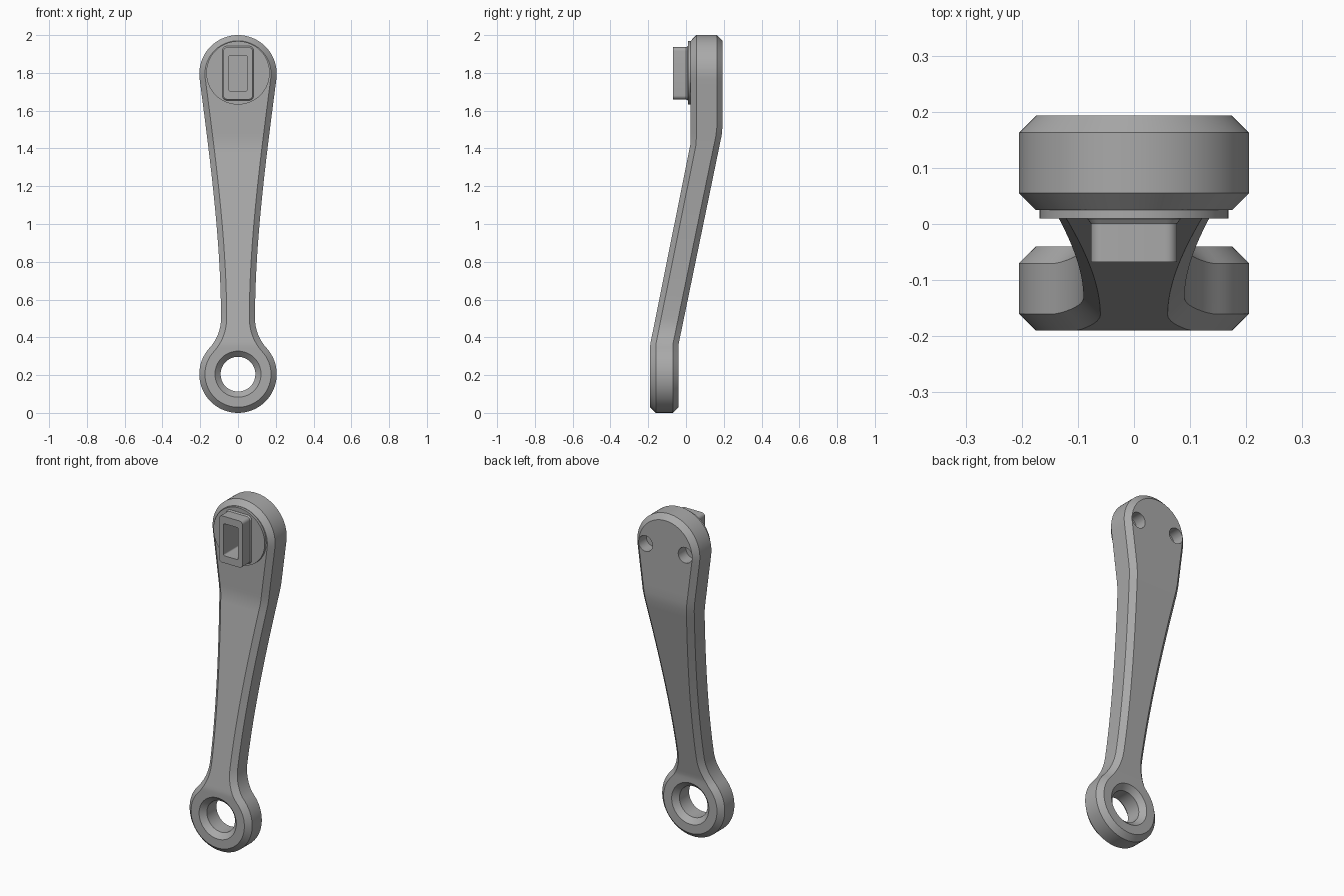
import bpy, bmesh, math
from mathutils import Vector

if "Cube" in bpy.data.objects:
    bpy.data.objects.remove(bpy.data.objects["Cube"], do_unlink=True)

metal = bpy.data.materials.new("grey metal")
metal.use_nodes = True
GREY = (0.4, 0.4, 0.4, 1)
metal.diffuse_color = GREY
metal.node_tree.nodes["Principled BSDF"].inputs["Base Color"].default_value = GREY


def loft(name, loops, strips=False):
    """Solid skinned over equal loops; strips caps mirrored loops row by row."""
    bm = bmesh.new()
    rings = [[bm.verts.new(p) for p in loop] for loop in loops]
    n = len(rings[0])
    for a, b in zip(rings, rings[1:]):
        for i in range(n):
            j = (i + 1) % n
            bm.faces.new((a[i], a[j], b[j], b[i]))
    for ring in (rings[0], rings[-1]):
        if strips:
            for i in range(n // 2):
                quad = (ring[i], ring[i + 1], ring[-i - 1], ring[-i])
                bm.faces.new(list(dict.fromkeys(quad)))
        else:
            bm.faces.new(ring)
    bmesh.ops.recalc_face_normals(bm, faces=bm.faces)
    mesh = bpy.data.meshes.new(name)
    bm.to_mesh(mesh)
    bm.free()
    mesh.materials.append(metal)
    obj = bpy.data.objects.new(name, mesh)
    bpy.context.collection.objects.link(obj)
    return obj


def lathe(name, profile, x, z, sides=64):
    """Turned solid about a front-to-back axis; profile is (radius, y)."""
    turn = [2 * math.pi * i / sides for i in range(sides)]
    return loft(name, [[(x + r * math.cos(t), y, z + r * math.sin(t)) for t in turn]
                       for r, y in profile])


def rounded_rect(w, h, r, y, z, steps=6):
    pts = []
    for q, (sx, sz) in enumerate(((1, 1), (-1, 1), (-1, -1), (1, -1))):
        for k in range(steps + 1):
            t = (q + k / steps) * math.pi / 2
            pts.append((sx * (w - r) + r * math.cos(t), y,
                        z + sz * (h - r) + r * math.sin(t)))
    return pts


def cut(target, cutter):
    mod = target.modifiers.new("cut", "BOOLEAN")
    mod.operation, mod.solver, mod.object = "DIFFERENCE", "EXACT", cutter
    bpy.context.view_layer.objects.active = target
    bpy.ops.object.modifier_apply(modifier=mod.name)


def arc(cx, cz, r, start, end, n):
    angles = [math.radians(start + (end - start) * i / n) for i in range(n + 1)]
    return [Vector((cx + r * math.cos(t), cz + r * math.sin(t))) for t in angles]


# Half outline: lower eye, neck fillet, flared shank, rounded head
EYE_Z, HEAD_Z, R = 0.205, 1.795, 0.205
half = arc(0, EYE_Z, R, -90, 42.6, 26)
half += arc(0.321, 0.5, 0.231, 222.6, 180, 10)[1:]
p = [Vector(c) for c in ((0.09, 0.5), (0.09, 0.92), (0.153, 1.38), (0.2033, 1.7686))]
for i in range(1, 29):
    t = i / 28
    s = 1 - t
    half.append(s**3 * p[0] + 3 * s * s * t * p[1] + 3 * s * t * t * p[2] + t**3 * p[3])
half += arc(0, HEAD_Z, R, -7.4, 90, 20)[1:]
half[0].x = half[-1].x = 0
outline = half + [Vector((-v.x, v.y)) for v in half[-2:0:-1]]


def inset(loop, d):
    out = []
    for i, v in enumerate(loop):
        tan = (loop[(i + 1) % len(loop)] - loop[i - 1]).normalized()
        out.append(v + d * Vector((-tan.y, tan.x)))
    return out


def ramp(z, z0, z1, y0, y1):
    return y0 + (y1 - y0) * min(1, max(0, (z - z0) / (z1 - z0)))


def front(z):
    return ramp(z, 0.36, 1.43, -0.19, 0.025)


def back(z):
    return ramp(z, 0.36, 1.49, -0.04, 0.193)


# Cranked arm body with chamfered rims
CH = 0.03
inner = inset(outline, CH)
arm = loft("arm", [
    [(v.x, front(v.y), v.y) for v in inner],
    [(v.x, front(v.y) + CH, v.y) for v in outline],
    [(v.x, back(v.y) - CH, v.y) for v in outline],
    [(v.x, back(v.y), v.y) for v in inner]], strips=True)

# Round pad and rectangular socket boss on the head
pad = lathe("round_pad", [(0.168, 0.04), (0.168, 0.01)], 0, 1.8)
BOSS_Z = 1.798
boss = loft("socket_boss", [
    rounded_rect(0.083, 0.144, 0.026, 0.02, BOSS_Z),
    rounded_rect(0.083, 0.144, 0.026, 0.009, BOSS_Z),
    rounded_rect(0.077, 0.138, 0.02, 0.001, BOSS_Z),
    rounded_rect(0.077, 0.138, 0.02, -0.068, BOSS_Z)])

# Cutters: chamfered eye bore, two rear bolt holes, socket recess
cutters = [lathe("eye_cutter", [(0.152, -0.22), (0.092, -0.16),
                                (0.092, -0.07), (0.152, -0.01)], 0, EYE_Z)]
for side in (-1, 1):
    cutters.append(lathe("bolt_hole_cutter", [(0.046, 0.25), (0.046, 0.12)],
                         side * 0.13, 1.8, 32))
for c in cutters:
    cut(arm, c)
socket = loft("socket_cutter", [rounded_rect(0.048, 0.095, 0.008, y, BOSS_Z)
                                for y in (-0.1, 0.09)])
for part in (arm, pad, boss):
    cut(part, socket)
for c in cutters + [socket]:
    bpy.data.objects.remove(c, do_unlink=True)

# Smooth curves, crisp edges
for part in (arm, pad, boss):
    bpy.ops.object.select_all(action="DESELECT")
    part.select_set(True)
    bpy.context.view_layer.objects.active = part
    bpy.ops.object.shade_smooth_by_angle(angle=math.radians(20))
